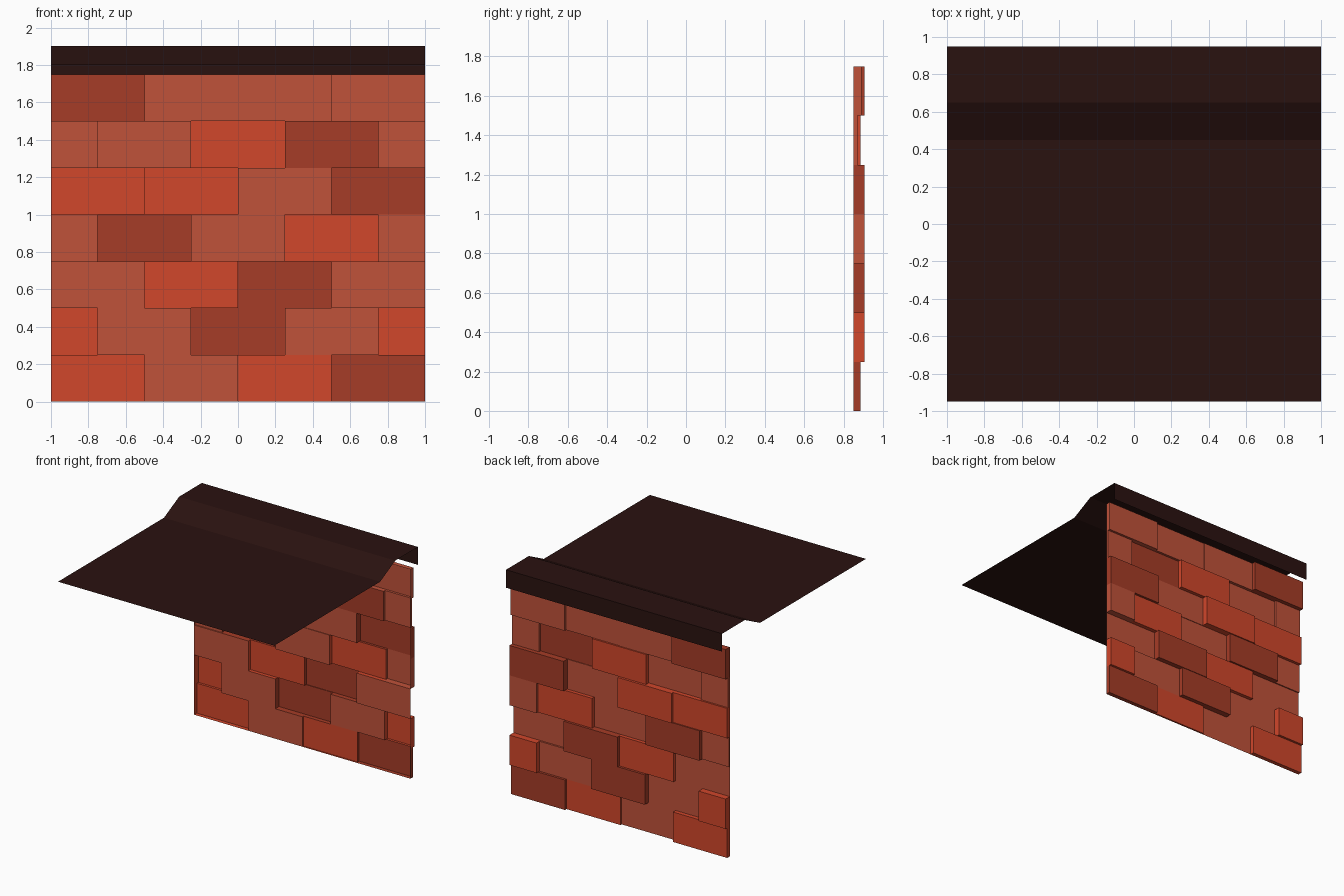
import bpy
from mathutils import Vector

if "Cube" in bpy.data.objects:
    bpy.data.objects.remove(bpy.data.objects["Cube"])


def material(name, rgb):
    m = bpy.data.materials.new(name)
    m.diffuse_color = (*rgb, 1)
    m.use_nodes = True
    m.node_tree.nodes["Principled BSDF"].inputs["Base Color"].default_value = m.diffuse_color
    return m


def make_object(name, verts, faces, mats, slots=None):
    me = bpy.data.meshes.new(name)
    me.from_pydata(verts, [], faces)
    for m in mats:
        me.materials.append(m)
    if slots:
        me.polygons.foreach_set("material_index", slots)
    me.update()
    ob = bpy.data.objects.new(name, me)
    bpy.context.collection.objects.link(ob)
    return ob


brick_mats = [material("brick_red", (0.64, 0.063, 0.024)),
              material("brick_brown", (0.53, 0.084, 0.042)),
              material("brick_dark", (0.38, 0.045, 0.02))]
roof_mat = material("roof_dark", (0.023, 0.006, 0.005))

# Brick courses from the bottom: (colour, relief) of each brick from left to right
R, B, D = 0, 1, 2
courses = [
    [(R, .035), (B, 0), (R, .015), (D, .035)],
    [(R, .055), (B, 0), (D, .05), (B, .015), (R, .055)],
    [(B, 0), (R, .03), (D, .055), (B, 0)],
    [(B, .01), (D, .045), (B, 0), (R, .035), (B, .055)],
    [(R, .035), (R, .055), (B, .005), (D, .055)],
    [(B, .02), (B, 0), (R, .035), (D, 0), (B, .02)],
    [(D, .055), (B, .025), (B, .02), (B, .04)],
]
CELL, BACK = 0.25, 0.85
COLS, ROWS = 8, len(courses)

# Spread bricks over a grid of quarter-unit cells; odd courses begin with a half brick
grid = []
for r, course in enumerate(courses):
    offset = r % 2
    grid.append([course[(c + offset) // 2] for c in range(COLS)])

verts, faces, slots = [], [], []


def quad(points, normal, slot):
    p = [Vector(q) for q in points]
    if (p[1] - p[0]).cross(p[2] - p[0]).dot(Vector(normal)) < 0:
        p.reverse()
    n = len(verts)
    verts.extend(p)
    faces.append((n, n + 1, n + 2, n + 3))
    slots.append(slot)


def relief(r, c):
    return grid[r][c][1] if 0 <= r < ROWS and 0 <= c < COLS else 0


# Brick faces, plus a step wherever a brick stands out from its neighbour
for r in range(ROWS):
    for c in range(COLS):
        colour, depth = grid[r][c]
        x0, z0 = -1 + c * CELL, r * CELL
        x1, z1, y = x0 + CELL, z0 + CELL, BACK + depth
        quad([(x0, y, z0), (x1, y, z0), (x1, y, z1), (x0, y, z1)], (0, 1, 0), colour)
        for dx, dz in ((1, 0), (-1, 0), (0, 1), (0, -1)):
            low = BACK + relief(r + dz, c + dx)
            if low >= y - 1e-6:
                continue
            if dx:
                a, b = (x1 if dx > 0 else x0, z0), (x1 if dx > 0 else x0, z1)
            else:
                a, b = (x0, z1 if dz > 0 else z0), (x1, z1 if dz > 0 else z0)
            quad([(a[0], low, a[1]), (b[0], low, b[1]), (b[0], y, b[1]), (a[0], y, a[1])],
                 (dx, 0, dz), colour)

make_object("brick_wall", verts, faces, brick_mats, slots)

# Roof sheet: flat deck, sloped step, raised ledge and hanging rear lip
profile = [(-0.95, 1.8), (0.45, 1.8), (0.65, 1.9), (0.95, 1.9), (0.95, 1.75)]
rv = [(x, y, z) for y, z in profile for x in (-1, 1)]
rf = [(2 * i, 2 * i + 1, 2 * i + 3, 2 * i + 2) for i in range(len(profile) - 1)]
make_object("roof_sheet", rv, rf, [roof_mat])
